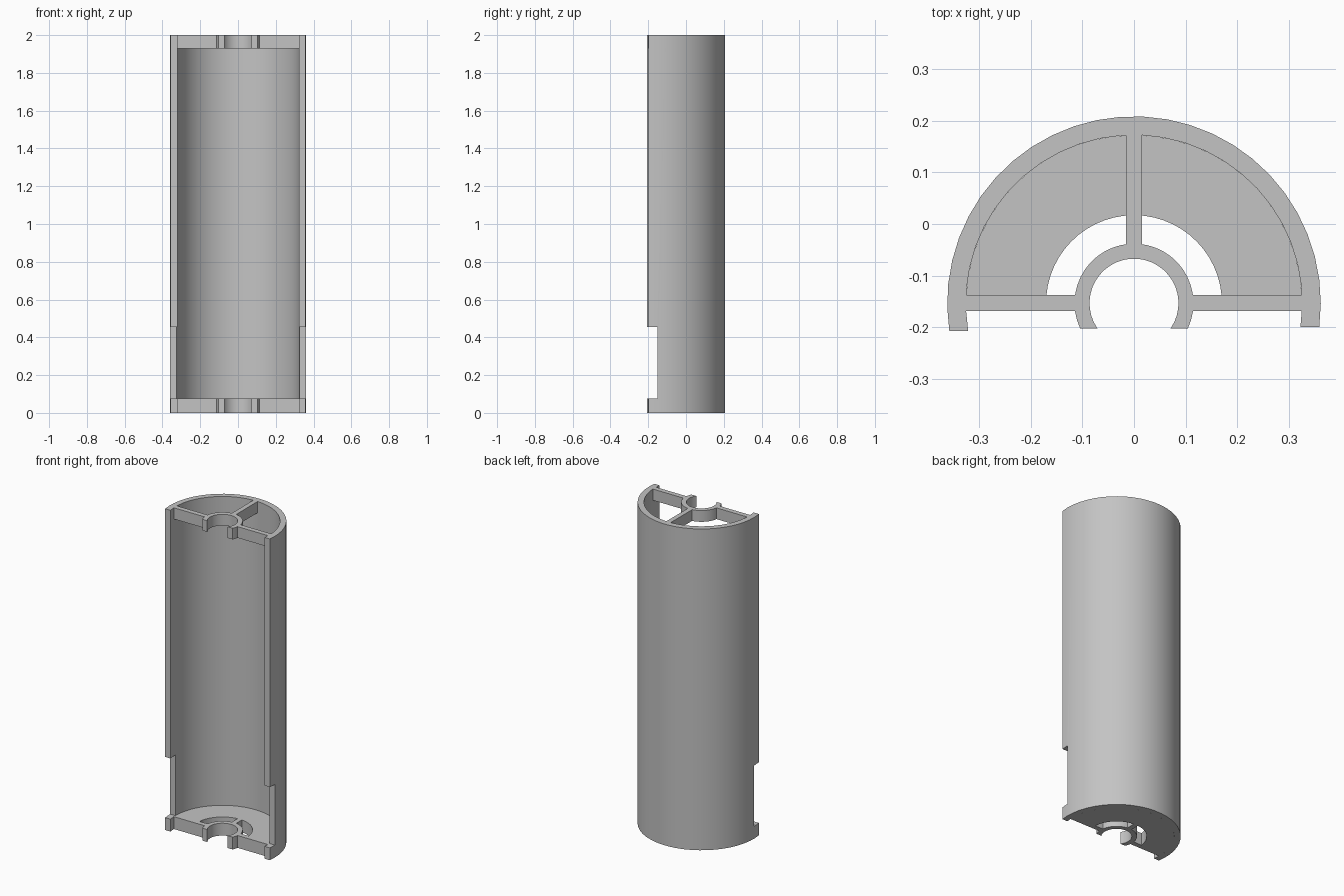
import bpy
import bmesh
from math import asin, cos, sin, pi

if "Cube" in bpy.data.objects:
    bpy.data.objects.remove(bpy.data.objects["Cube"])

CY = -0.153                     # axis of all the concentric arcs
R_OUT, R_IN = 0.361, 0.325      # shell wall
HUB_OUT, HUB_IN = 0.115, 0.086  # open hub ring
R_HOLE = 0.17                   # opening in the bottom plate
BAR_FRONT, BAR_BACK = -0.168, -0.137
SPOKE = 0.015
TOP, TOP_UNDER, BASE = 2.0, 1.93, 0.077

gray = bpy.data.materials.new("plain gray")
gray.use_nodes = True
COLOR = (0.55, 0.55, 0.55, 1)
gray.diffuse_color = COLOR
gray.node_tree.nodes["Principled BSDF"].inputs["Base Color"].default_value = COLOR


def arc(r, y_right, y_left, n):
    """Arc over the back, from height y_right on +x to y_left on -x."""
    a = asin((y_right - CY) / r)
    b = pi - asin((y_left - CY) / r)
    return [(r * cos(a + (b - a) * i / n), CY + r * sin(a + (b - a) * i / n))
            for i in range(n + 1)]


def band(r_out, r_in, y_right, y_left, n):
    return arc(r_out, y_right, y_left, n) + arc(r_in, y_right, y_left, n)[::-1]


def rect(x0, x1, y0, y1):
    return [(x0, y0), (x1, y0), (x1, y1), (x0, y1)]


def prism(name, outlines, z0, z1):
    """Extrude closed outlines straight up into one object."""
    bm = bmesh.new()
    for pts in outlines:
        face = bm.faces.new([bm.verts.new((x, y, z0)) for x, y in pts])
        top = bmesh.ops.extrude_face_region(bm, geom=[face])["geom"]
        bmesh.ops.translate(bm, vec=(0, 0, z1 - z0),
                            verts=[v for v in top if isinstance(v, bmesh.types.BMVert)])
    bmesh.ops.recalc_face_normals(bm, faces=bm.faces)
    mesh = bpy.data.meshes.new(name)
    bm.to_mesh(mesh)
    bm.free()
    mesh.materials.append(gray)
    obj = bpy.data.objects.new(name, mesh)
    bpy.context.collection.objects.link(obj)
    return obj


def activate(obj):
    bpy.ops.object.select_all(action="DESELECT")
    obj.select_set(True)
    bpy.context.view_layer.objects.active = obj


# Half-round shell, with the lower front edges notched on both sides
shell = prism("shell", [band(R_OUT, R_IN, -0.199, -0.207, 27)], 0, TOP)
cutter = prism("notch_cutter", [rect(-0.5, 0.5, -0.4, -0.152)], BASE, 0.455)
cutter.hide_render = True
notch = shell.modifiers.new("notch", "BOOLEAN")
notch.operation = "DIFFERENCE"
notch.solver = "EXACT"
notch.object = cutter
activate(shell)
bpy.ops.object.modifier_apply(modifier="notch")
bpy.data.objects.remove(cutter)
parts = [shell]

# Hub ring, cross bar and spoke at both ends
for end, z0, z1 in (("top", TOP_UNDER, TOP), ("bottom", 0, BASE)):
    parts.append(prism(end + "_hub", [band(HUB_OUT, HUB_IN, -0.202, -0.202, 27)], z0, z1))
    bars = [rect(*sorted((s * (HUB_OUT - 0.003), s * (R_IN + 0.001))), BAR_FRONT, BAR_BACK)
            for s in (-1, 1)]
    parts.append(prism(end + "_cross_bar", bars, z0, z1))
    spoke = rect(-SPOKE, SPOKE, CY + HUB_OUT - 0.002, CY + R_IN)
    parts.append(prism(end + "_spoke", [spoke], z0, z1))

# Solid plate around the bottom opening
parts.append(prism("bottom_plate", [band(R_IN, R_HOLE, BAR_BACK, BAR_BACK, 26)], 0, BASE))

for obj in parts:
    activate(obj)
    bpy.ops.object.shade_smooth_by_angle(angle=pi / 6)
